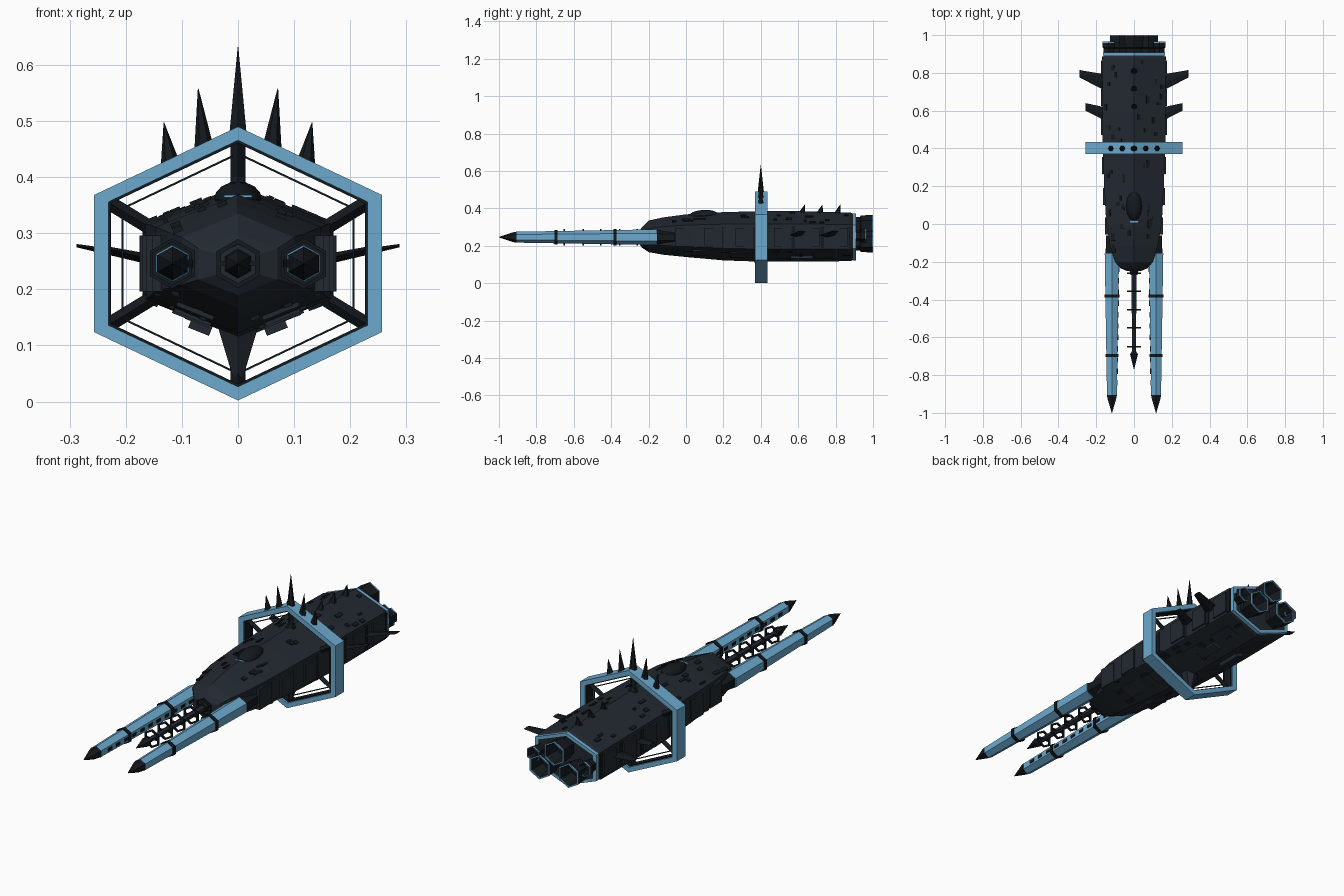
import bpy, bmesh, math, random
from mathutils import Matrix, Vector

if "Cube" in bpy.data.objects:
    bpy.data.objects.remove(bpy.data.objects["Cube"])

random.seed(4)
ZC = 0.246


def material(name, rgb):
    m = bpy.data.materials.new(name)
    m.diffuse_color = (*rgb, 1)
    m.use_nodes = True
    m.node_tree.nodes["Principled BSDF"].inputs["Base Color"].default_value = m.diffuse_color
    return m


HULL = material("hull_dark", (0.016, 0.022, 0.03))
BLACK = material("black_metal", (0.007, 0.010, 0.013))
BLUE = material("blue_paint", (0.15, 0.40, 0.62))


def finish(name, bm, mat):
    bmesh.ops.recalc_face_normals(bm, faces=bm.faces)
    me = bpy.data.meshes.new(name)
    bm.to_mesh(me)
    bm.free()
    me.materials.append(mat)
    ob = bpy.data.objects.new(name, me)
    bpy.context.collection.objects.link(ob)
    return ob


def loft(name, rings, mat, closed=False):
    """Skin equal-length rings; capped ends, or joined last to first."""
    bm = bmesh.new()
    vs = [[bm.verts.new(p) for p in r] for r in rings]
    n = len(vs[0])
    pairs = list(zip(vs, vs[1:])) + ([(vs[-1], vs[0])] if closed else [])
    for a, b in pairs:
        for i in range(n):
            j = (i + 1) % n
            bm.faces.new((a[i], a[j], b[j], b[i]))
    if not closed:
        bm.faces.new(vs[0])
        bm.faces.new(vs[-1])
    return finish(name, bm, mat)


def hexa(x, y, z, hw, h):
    """Pointed-top hexagon in the xz plane; hw = half width, h = half height."""
    return [(x + hw * math.cos(math.radians(a)) / 0.866, y, z + h * math.sin(math.radians(a)))
            for a in range(30, 390, 60)]


def frame(name, x, z, y0, y1, outer, inner, mat):
    loft(name, [hexa(x, y0, z, *outer), hexa(x, y1, z, *outer),
                hexa(x, y1, z, *inner), hexa(x, y0, z, *inner)], mat, True)


def rod(name, p0, p1, r0, r1, mat, n=6):
    p0, p1 = Vector(p0), Vector(p1)
    d = p1 - p0
    bm = bmesh.new()
    bmesh.ops.create_cone(bm, cap_ends=True, segments=n, radius1=r0, radius2=r1, depth=d.length,
                          matrix=Matrix.Translation((p0 + p1) / 2)
                          @ d.to_track_quat('Z', 'Y').to_matrix().to_4x4())
    return finish(name, bm, mat)


def box(name, c, s, mat, tilt=0):
    bm = bmesh.new()
    bmesh.ops.create_cube(bm, size=1, matrix=Matrix.Translation(c)
                          @ Matrix.Rotation(tilt, 4, 'Y') @ Matrix.Diagonal((*s, 1)))
    return finish(name, bm, mat)


# Hull: y, half width, top z, bottom z
SECT = [(-.25, .035, .28, .21), (-.235, .07, .30, .19), (-.2, .10, .335, .166),
        (-.12, .125, .352, .152), (0, .147, .368, .14), (.2, .158, .38, .122),
        (.4, .165, .385, .115), (.6, .168, .385, .115), (.88, .166, .378, .118),
        (.905, .155, .365, .13)]
hull = loft("hull", [hexa(0, y, (t + b) / 2, w, (t - b) / 2) for y, w, t, b in SECT], HULL)


def hull_at(y):
    for a, b in zip(SECT, SECT[1:]):
        if a[0] <= y <= b[0]:
            k = (y - a[0]) / (b[0] - a[0])
            w, t, lo = (a[i] + (b[i] - a[i]) * k for i in (1, 2, 3))
            return w, (t + lo) / 2, (t - lo) / 2


def on_slope(name, y, f, side, up, size, mat):
    """Box lying on a slanted hull face, f = 0 at ridge to 1 at the side."""
    w, zc, h = hull_at(y)
    box(name, (side * f * w, y, zc + up * h * (1 - f / 2)), size, mat,
        side * up * math.atan2(h / 2, w))


# Surface greebles and belly plates
for i in range(64):
    on_slope("surface_detail", random.uniform(-.15, .86), random.uniform(.15, .92),
             random.choice((-1, 1)), random.choice((1, 1, -1)),
             (random.uniform(.008, .02), random.uniform(.015, .045), .01), BLACK)
for s in (-1, 1):
    for y in (.1, .3, .55, .75):
        on_slope("belly_plate", y, .5, s, -1, (.07, .13, .008), HULL)
    on_slope("belly_pod", .62, .38, s, -1, (.04, .12, .035), HULL)
    # Side armour panels
    for y in (-.01, .145, .31, .515, .67, .82):
        w, zc, h = hull_at(y)
        box("side_panel", (s * (w - .004), y, ZC), (.024, .09, .10), HULL)
        box("side_panel_back", (s * (w - .004), y + .058, ZC), (.014, .02, .115), BLACK)

# Cockpit canopy with blue sill
bm = bmesh.new()
bmesh.ops.create_uvsphere(bm, u_segments=12, v_segments=8, radius=1,
                          matrix=Matrix.Translation((0, .095, .362))
                          @ Matrix.Rotation(.05, 4, 'X') @ Matrix.Diagonal((.042, .08, .03, 1)))
canopy = finish("cockpit_canopy", bm, BLACK)
box("canopy_sill", (0, .012, .366), (.05, .008, .005), BLUE)

# Hexagonal ring with dark liner, wire frame and struts
frame("main_ring", 0, ZC, .37, .435, (.257, .244), (.231, .2195), BLUE)
frame("ring_liner", 0, ZC, .38, .425, (.233, .221), (.226, .2145), BLACK)
frame("ring_wire", 0, ZC, .397, .403, (.208, .198), (.204, .194), BLACK)
for i, (p, q) in enumerate(zip(hexa(0, .4, ZC, .15, .12), hexa(0, .4, ZC, .232, .22))):
    rod("ring_strut", p, q, .013, .013, BLACK, 4)
rod("upper_strut_foot", (0, .4, .37), (0, .4, .40), .026, .012, BLACK)
rod("lower_strut_foot", (0, .4, .135), (0, .4, .045), .042, .011, HULL)

# Crown spikes on the ring and dorsal spikes on the hull
for x, tip_x, z, tip_z in ((0, 0, .475, .632), (.06, .071, .447, .558), (.12, .132, .42, .497)):
    for s in ((-1, 1) if x else (1,)):
        rod("crown_spike", (s * x, .4, z), (s * tip_x, .4, tip_z), .018, .0006, BLACK)
for y in (.62, .715, .81):
    rod("dorsal_spike", (0, y, .372), (0, y + .015, .42), .018, .0006, BLACK)

# Side fins
for s in (-1, 1):
    for r0, r1, t0, t1, x1 in ((.79, .70, .815, .775, .288), (.615, .54, .64, .60, .257)):
        rings = []
        for x, a, b, z, th in ((.14, r0, r1, .25, .010), (x1, t0, t1, .278, .003)):
            m = (a + b) / 2
            rings.append([(s * x, a, z), (s * x, m, z + th), (s * x, b, z), (s * x, m, z - th)])
        loft("side_fin", rings, BLACK)

# Forward rails with bands, tips, mounts and inner studs
for s in (-1, 1):
    x = s * .117
    loft("rail", [hexa(x, -.155, ZC, .038, .042), hexa(x, -.91, ZC, .026, .029)], BLUE)
    loft("rail_tip", [hexa(x, -.905, ZC, .027, .03), hexa(x, -.925, ZC, .023, .026),
                      hexa(x, -1.0, ZC, .001, .001)], BLACK)
    loft("rail_mount", [hexa(x, -.06, ZC, .03, .034), hexa(x, -.17, ZC, .034, .038)], BLACK)
    for y, r in ((-.38, .040), (-.695, .035)):
        loft("rail_band", [hexa(x, y - .008, ZC, r, r * 1.12),
                           hexa(x, y + .008, ZC, r, r * 1.12)], BLACK)
    for i in range(11):
        y = -.24 - i * .06
        r = .038 + (y + .155) * .016
        box("rail_stud", (x - s * r, y, ZC), (.006, .028, .014), BLACK)

# Central antenna with open hexagonal loops
rod("antenna_collar", (0, -.21, ZC), (0, -.27, ZC), .035, .022, BLACK)
loft("antenna", [hexa(0, -.24, ZC, .014, .016), hexa(0, -.69, ZC, .010, .012)], HULL)
loft("antenna_tip", [hexa(0, -.675, ZC, .012, .014), hexa(0, -.69, ZC, .021, .024),
                     hexa(0, -.77, ZC, .001, .001)], BLACK)
for y in (-.26, -.355, -.455, -.55, -.65):
    frame("antenna_loop", 0, ZC, y - .004, y + .004, (.038, .044), (.030, .035), BLACK)
    box("antenna_loop_bar", (0, y, ZC), (.066, .007, .007), BLACK)

# Stern trim and engine nozzles
frame("stern_trim", 0, .2475, .893, .909, (.163, .125), (.145, .11), BLUE)
for x, z, r, y1 in ((0, .307, .058, 1.0), (-.077, .222, .058, 1.0), (.077, .222, .058, 1.0),
                    (-.135, .255, .037, .965), (.135, .255, .037, .965)):
    w = r * .866
    loft("engine_nozzle", [hexa(x, .88, z, w * .8, r * .8), hexa(x, .93, z, w * .8, r * .8),
                           hexa(x, .935, z, w * .95, r * .95), hexa(x, y1 - .004, z, w, r),
                           hexa(x, y1 - .004, z, w * .88, r * .88),
                           hexa(x, .93, z, w * .6, r * .6)], BLACK)
    frame("engine_rim", x, z, y1 - .006, y1, (w, r), (w * .88, r * .88), BLUE)

# Smooth only the canopy, everything else stays faceted
bpy.context.view_layer.objects.active = canopy
canopy.select_set(True)
bpy.ops.object.shade_smooth_by_angle()
